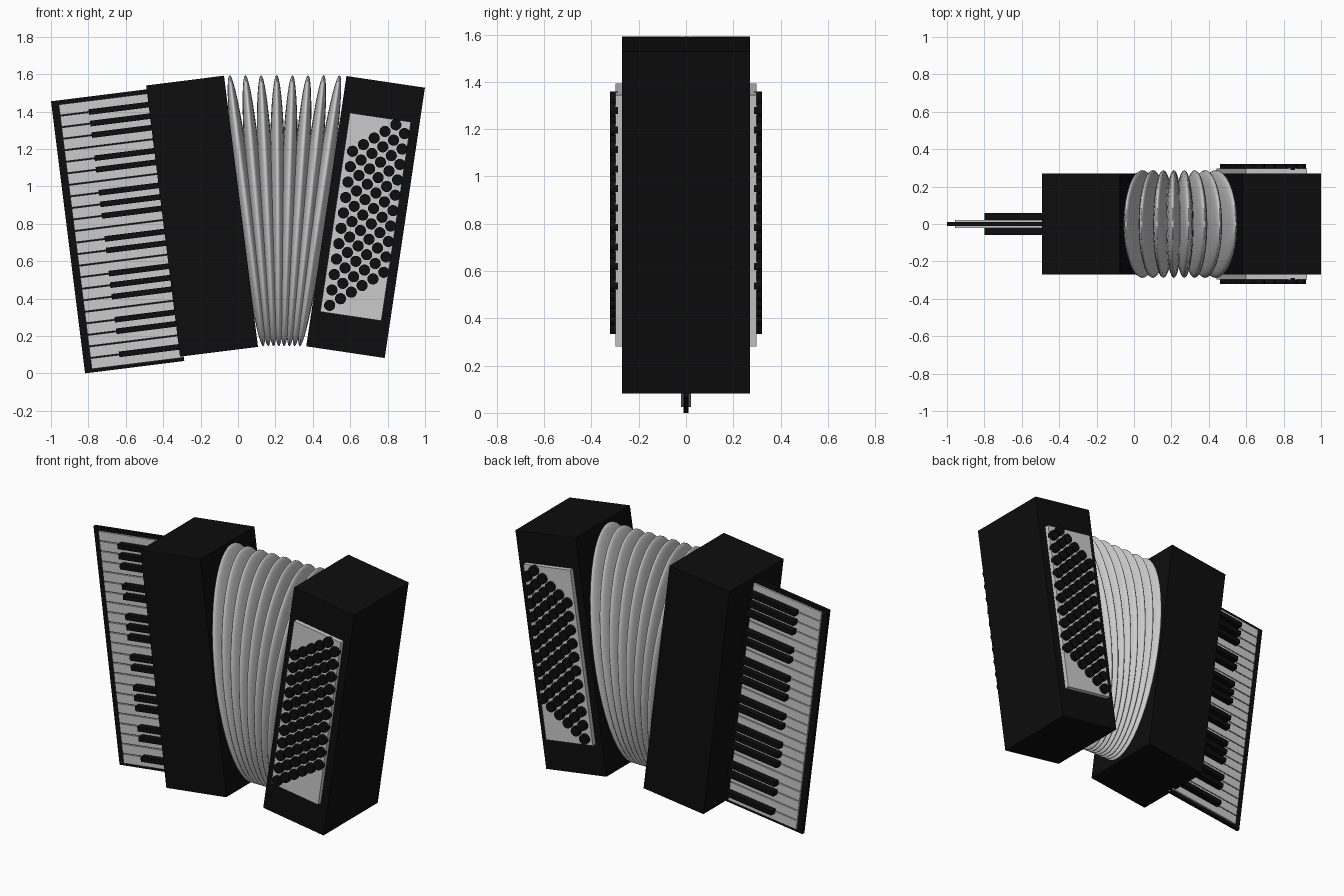
import bpy, bmesh, math
from mathutils import Matrix, Vector

if "Cube" in bpy.data.objects:
    bpy.data.objects.remove(bpy.data.objects["Cube"])

black = bpy.data.materials.new("black")
black.diffuse_color = (0.004, 0.004, 0.004, 1)
black.use_nodes = True
black.node_tree.nodes["Principled BSDF"].inputs["Base Color"].default_value = black.diffuse_color

# Tilted frames: local x across, local z along the body, origin at the body's lower left corner
LEFT = Matrix.Translation((-0.31, 0, 0.09)) @ Matrix.Rotation(math.radians(-7.13), 4, 'Y')
RIGHT = Matrix.Translation((0.365, 0, 0.145)) @ Matrix.Rotation(math.radians(8.46), 4, 'Y')


def finish(name, bm, frame, mat=None):
    me = bpy.data.meshes.new(name)
    bm.to_mesh(me)
    bm.free()
    ob = bpy.data.objects.new(name, me)
    bpy.context.collection.objects.link(ob)
    ob.matrix_world = frame
    if mat:
        me.materials.append(mat)
    return ob


def boxes(name, frame, items, mat=None):
    """Each item is (x0, x1, y0, y1, z0, z1)."""
    bm = bmesh.new()
    for x0, x1, y0, y1, z0, z1 in items:
        m = Matrix.Translation(((x0 + x1) / 2, (y0 + y1) / 2, (z0 + z1) / 2))
        m = m @ Matrix.Diagonal((x1 - x0, y1 - y0, z1 - z0, 1))
        bmesh.ops.create_cube(bm, size=1, matrix=m)
    return finish(name, bm, frame, mat)


# Two wooden bodies
boxes("treble_body", LEFT, [(0, 0.42, -0.27, 0.27, 0, 1.461)], black)
boxes("bass_body", RIGHT, [(0, 0.424, -0.27, 0.27, 0, 1.461)], black)

# Keyboard: thin plate, white keys and black keys showing on both sides
boxes("keyboard_plate", LEFT, [(-0.515, 0.02, -0.01, 0.01, -0.026, 1.44)], black)
N, Z0, Z1 = 23, -0.01, 1.42
pitch = (Z1 - Z0) / N
boxes("white_keys", LEFT,
      [(-0.476, 0.02, -0.021, 0.021, Z0 + i * pitch + 0.003, Z0 + (i + 1) * pitch - 0.003)
       for i in range(N)])
black_z = [Z1 - k * pitch for k in range(1, N) if k % 7 not in (4, 0)]
boxes("black_keys", LEFT,
      [(-0.322, 0.02, -0.06, 0.06, z - 0.015, z + 0.015) for z in black_z], black)

# Bass button panels, front and back
boxes("button_panels", RIGHT,
      [(0.047, 0.377, min(s * 0.26, s * 0.298), max(s * 0.26, s * 0.298), 0.194, 1.269)
       for s in (-1, 1)])

# Slanted rows of round buttons, front and back
bm = bmesh.new()
for side in (-1, 1):
    for col in range(6):
        for row in range(10 if col == 5 else 11):
            pos = Vector((0.0915 + col * 0.052, side * 0.305, 0.235 + col * 0.0435 + row * 0.0833))
            bmesh.ops.create_cone(bm, cap_ends=True, segments=16, radius1=0.03, radius2=0.03,
                                  depth=0.034,
                                  matrix=Matrix.Translation(pos) @ Matrix.Rotation(math.pi / 2, 4, 'X'))
finish("bass_buttons", bm, RIGHT, black)

# Bellows: a fan of flattened ellipsoid folds
FOLDS = 8
for i in range(FOLDS):
    t = i / (FOLDS - 1)
    top = Vector((-0.045 + 0.588 * t, 0, 1.595))
    bottom = Vector((0.135 + 0.195 * t, 0, 0.145))
    axis = top - bottom
    bm = bmesh.new()
    bmesh.ops.create_uvsphere(bm, u_segments=32, v_segments=24, radius=1,
                              matrix=Matrix.Diagonal((0.045, 0.288, axis.length / 2, 1)))
    for f in bm.faces:
        f.smooth = True
    frame = Matrix.Translation((top + bottom) / 2) @ Matrix.Rotation(math.atan2(axis.x, axis.z), 4, 'Y')
    finish(f"bellows_fold_{i + 1}", bm, frame)
